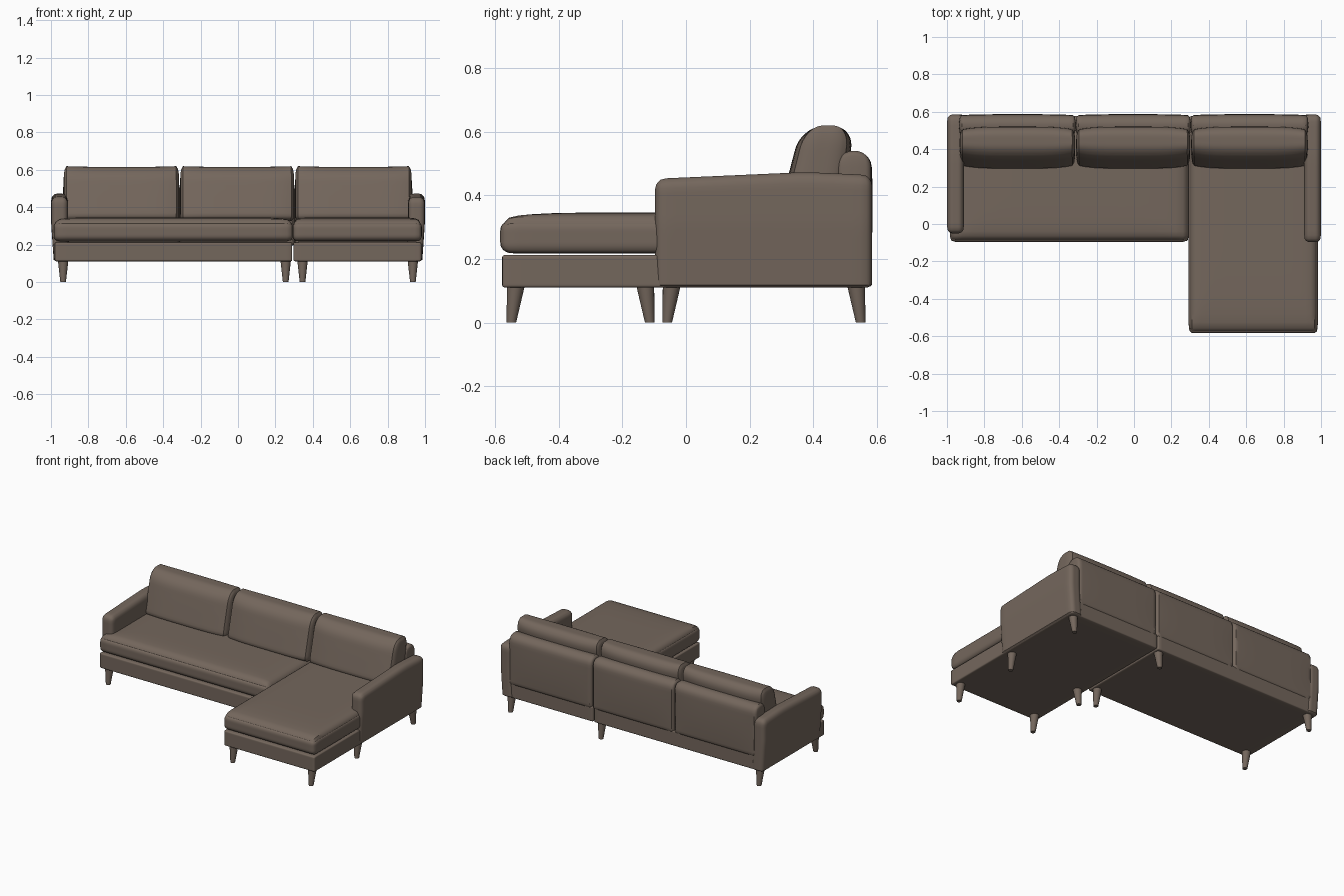
import bpy
import bmesh
import math
from mathutils import Vector

if "Cube" in bpy.data.objects:
    bpy.data.objects.remove(bpy.data.objects["Cube"], do_unlink=True)

COLOUR = (0.175, 0.135, 0.108, 1.0)
fabric = bpy.data.materials.new("warm_brown")
fabric.use_nodes = True
fabric.diffuse_color = COLOUR
bsdf = next(n for n in fabric.node_tree.nodes if n.type == "BSDF_PRINCIPLED")
bsdf.inputs["Base Color"].default_value = COLOUR
bsdf.inputs["Roughness"].default_value = 0.8


def finish(name, bm):
    """Turn a bmesh into a smooth shaded, coloured object."""
    mesh = bpy.data.meshes.new(name)
    bmesh.ops.recalc_face_normals(bm, faces=bm.faces[:])
    bm.to_mesh(mesh)
    bm.free()
    mesh.materials.append(fabric)
    obj = bpy.data.objects.new(name, mesh)
    bpy.context.collection.objects.link(obj)
    bpy.ops.object.select_all(action="DESELECT")
    obj.select_set(True)
    bpy.context.view_layer.objects.active = obj
    bpy.ops.object.shade_smooth_by_angle(angle=math.radians(40))
    return obj


def soft_box(name, lo, hi, radius, shape=None, bottom=1.0, cuts=19):
    """Rounded box with a radius per axis; shape(co, uvw) bends the result."""
    lo, hi = Vector(lo), Vector(hi)
    mid, half = (lo + hi) / 2, (hi - lo) / 2
    bm = bmesh.new()
    bmesh.ops.create_cube(bm, size=2)
    bmesh.ops.subdivide_edges(bm, edges=bm.edges[:], cuts=cuts, use_grid_fill=True)
    for v in bm.verts:
        # crowd the grid towards the edges so that the rounding is smooth
        uvw = Vector([math.sin(c * math.pi / 2) for c in v.co])
        r = Vector(radius)
        if uvw.z < 0:
            r.z *= bottom
        p = Vector([a * b for a, b in zip(uvw, half)])
        inner = Vector([max(r[i] - half[i], min(half[i] - r[i], p[i])) for i in range(3)])
        d = Vector([(p[i] - inner[i]) / r[i] for i in range(3)])
        if d.length > 0:
            d.normalize()
        co = mid + inner + Vector([d[i] * r[i] for i in range(3)])
        if shape:
            shape(co, uvw)
        v.co = co
    return finish(name, bm)


def crown(co, uvw):
    """Seat cushions fall away to the front and sides."""
    if uvw.z > 0:
        front = max(0, -uvw.y) ** 6
        co.z -= 0.018 * uvw.z * max(front, abs(uvw.x) ** 10)


def lean(co, uvw):
    """Back cushions tilt backwards and swell in the middle."""
    t = (co.z - 0.34) / 0.28
    depth = (co.y / 0.1) * (0.097 - 0.012 * t) * (1 - 0.2 * uvw.x ** 4)
    co.y = 0.388 + 0.058 * t + depth
    co.z -= 0.006 * (1 - uvw.x ** 8) * max(0, uvw.z)


def puff(co, uvw):
    """Back panels bulge slightly to the rear."""
    if uvw.y > 0:
        co.y += 0.006 * uvw.y * (1 - uvw.x ** 4) * (1 - uvw.z ** 2)


def arm_shape(co, uvw):
    """Arm tops slope down to the front, outer sides narrow to the floor."""
    s = min(1, max(0, (co.y + 0.1) / 0.45))
    if uvw.z > 0:
        back = max(0, (co.y - 0.4) / 0.18)
        co.z -= uvw.z * (0.02 * (1 - s) + 0.008 * back)
    t = min(1, max(0, (co.z - 0.11) / 0.2))
    co.x -= math.copysign(0.014 * (1 - t), co.x)


# upholstered bases and seat cushions of the two joined units
units = {"sofa": (-0.98, 0.29, -0.09), "chaise": (0.297, 0.98, -0.578)}
for unit, (x0, x1, front) in units.items():
    soft_box(unit + "_base", (x0, front, 0.11), (x1, 0.577, 0.213),
             (0.01, 0.01, 0.008))
    soft_box(unit + "_seat_cushion", (x0 - 0.005, front - 0.006, 0.217),
             (x1 + 0.003, 0.5, 0.346), (0.025, 0.04, 0.055), crown, 0.6)

# back panels and loose back cushions, side by side
seams = (-0.935, -0.312, 0.303, 0.932)
for side, x0, x1 in zip(("right", "middle", "left"), seams, seams[1:]):
    soft_box(side + "_back_panel", (x0, 0.475, 0.195), (x1, 0.581, 0.54),
             (0.012, 0.05, 0.05), puff, 0.3)
    soft_box(side + "_back_cushion", (x0 + 0.003, -0.1, 0.325),
             (x1 - 0.003, 0.1, 0.622), (0.018, 0.075, 0.075), lean, 0.5)

# arms, the one beside the chaise reaching further forward
for side, sign, front in (("right", -1, -0.05), ("left", 1, -0.097)):
    xs = sorted((sign * 0.91, sign * 0.999))
    soft_box(side + "_arm", (xs[0], front, 0.11), (xs[1], 0.585, 0.472),
             (0.03, 0.03, 0.038), arm_shape, 0.25)

# tapered legs, splayed forwards or backwards
legs = [(-0.935, -0.045, -1), (-0.935, 0.535, 1),
        (0.255, -0.045, -1), (0.255, 0.535, 1),
        (0.345, -0.535, -1), (0.345, -0.128, 1),
        (0.935, -0.535, -1), (0.935, -0.045, -1), (0.935, 0.535, 1)]
for i, (x, y, splay) in enumerate(legs, 1):
    bm = bmesh.new()
    bmesh.ops.create_cone(bm, cap_ends=True, segments=20, radius1=0.015,
                          radius2=0.028, depth=0.115)
    for v in bm.verts:
        v.co.z += 0.0575
        v.co.y += splay * 0.014 * (1 - v.co.z / 0.115)
        v.co += Vector((x, y, 0))
    finish("leg_%d" % i, bm)
